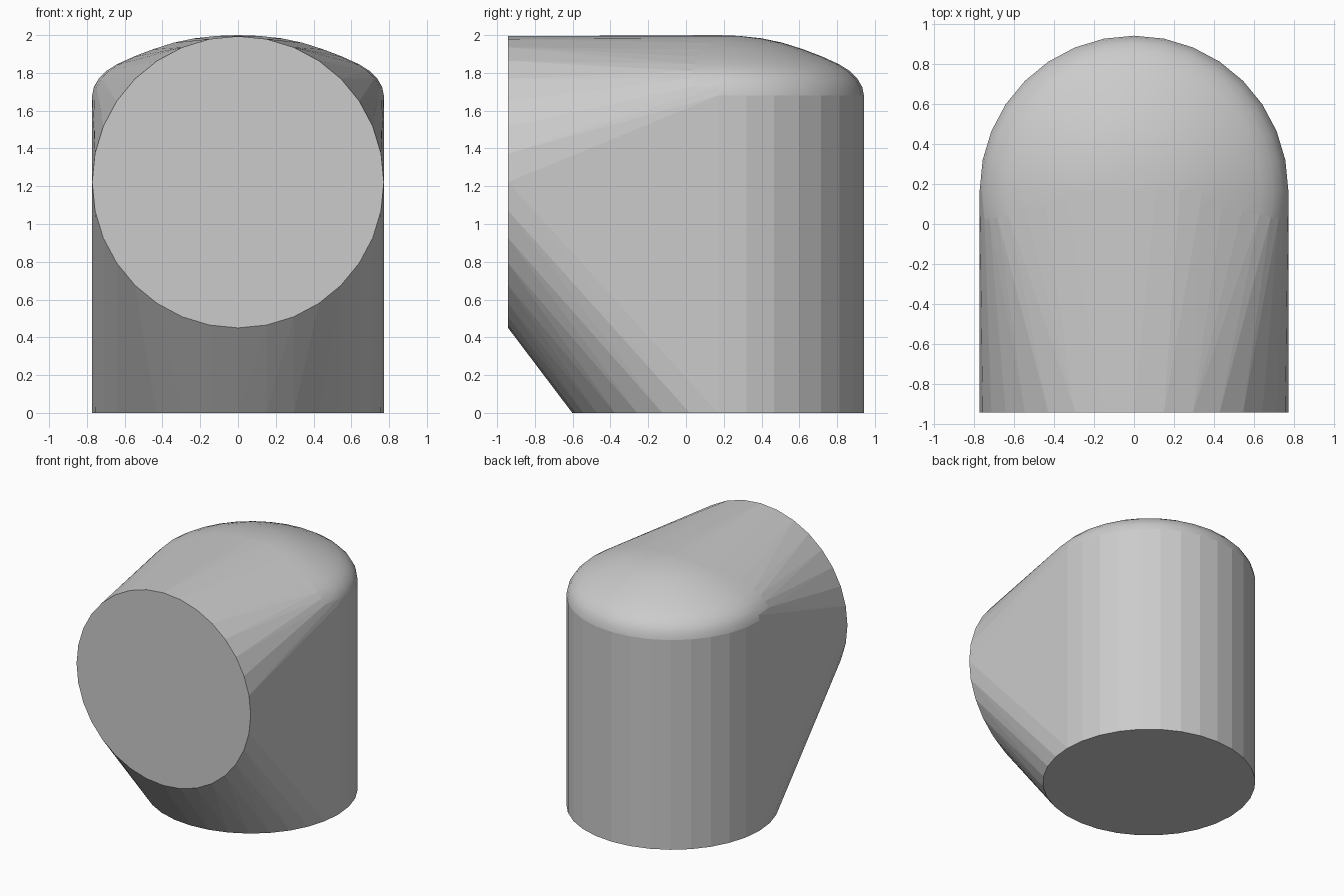
import bpy, bmesh
from math import sin, cos, pi, radians

cube = bpy.data.objects.get("Cube")
if cube:
    bpy.data.objects.remove(cube, do_unlink=True)

SIDES = 32
RADIUS = 0.772
AXIS_Y = 0.17       # upright barrel axis
FACE_Y = -0.942     # flat front disc
FACE_Z = 1.222
SHOULDER_Z = 1.68

grey = bpy.data.materials.new("plain_grey")
grey.use_nodes = True
colour = (0.6, 0.6, 0.6, 1)
grey.diffuse_color = colour
grey.node_tree.nodes["Principled BSDF"].inputs["Base Color"].default_value = colour

bm = bmesh.new()


def ring(radius, centre, upright):
    """Add a circle of points, lying flat or facing the front."""
    cx, cy, cz = centre
    for i in range(SIDES):
        a = 2 * pi * i / SIDES
        u, v = radius * cos(a), radius * sin(a)
        bm.verts.new((cx + u, cy, cz + v) if upright else (cx + u, cy + v, cz))


# Front disc and base disc
ring(RADIUS, (0, FACE_Y, FACE_Z), True)
ring(RADIUS, (0, AXIS_Y, 0), False)

# Shallow domed cap with a rounded shoulder: (radius, height)
dome = [(RADIUS, SHOULDER_Z), (0.763, 1.725), (0.737, 1.77), (0.697, 1.81),
        (0.64, 1.846), (0.55, 1.887), (0.45, 1.925), (0.34, 1.96),
        (0.23, 1.983), (0.11, 1.996)]
for r, z in dome:
    ring(r, (0, AXIS_Y, z), False)
bm.verts.new((0, AXIS_Y, 2))

# Wrap one convex skin around the discs and the dome
hull = bmesh.ops.convex_hull(bm, input=bm.verts[:])
spare = {v for v in hull["geom_interior"] + hull["geom_unused"]
         if isinstance(v, bmesh.types.BMVert)}
bmesh.ops.delete(bm, geom=list(spare), context="VERTS")
bmesh.ops.dissolve_limit(bm, angle_limit=radians(0.1),
                         verts=bm.verts[:], edges=bm.edges[:])
bmesh.ops.recalc_face_normals(bm, faces=bm.faces[:])

# Smooth cap, faceted body
for f in bm.faces:
    f.smooth = all(v.co.z > SHOULDER_Z - 0.01 and v.co.y > FACE_Y + 0.1
                   for v in f.verts)

mesh = bpy.data.meshes.new("elbow_body")
bm.to_mesh(mesh)
bm.free()
mesh.materials.append(grey)
body = bpy.data.objects.new("elbow_body", mesh)
bpy.context.collection.objects.link(body)
